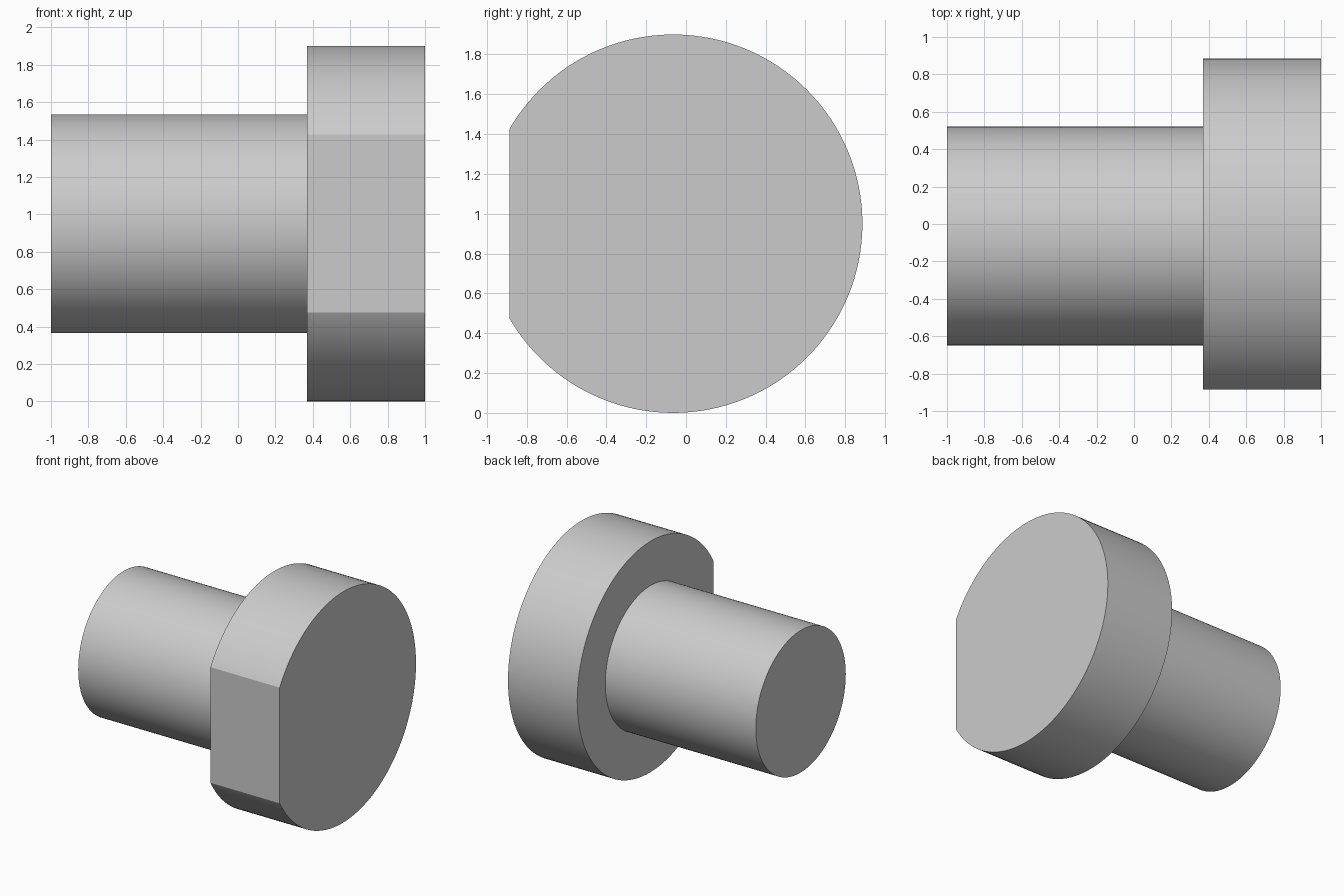
import bpy
import bmesh
from math import radians
from mathutils import Matrix

cube = bpy.data.objects.get("Cube")
if cube:
    bpy.data.objects.remove(cube, do_unlink=True)

AXIS_Y, AXIS_Z = -0.064, 0.95
STEP_X = 0.37

grey = bpy.data.materials.new("plain_grey")
grey.use_nodes = True
colour = (0.6, 0.6, 0.6, 1)
grey.diffuse_color = colour
grey.node_tree.nodes["Principled BSDF"].inputs["Base Color"].default_value = colour


def disc(name, radius, x0, x1, flat_y=None):
    """Cylinder along x, optionally cut flat on its front side."""
    bm = bmesh.new()
    place = Matrix.Translation(((x0 + x1) / 2, AXIS_Y, AXIS_Z)) @ Matrix.Rotation(radians(90), 4, "Y")
    bmesh.ops.create_cone(bm, cap_ends=True, segments=128, radius1=radius,
                          radius2=radius, depth=x1 - x0, matrix=place)
    if flat_y is not None:
        cut = bmesh.ops.bisect_plane(bm, geom=bm.verts[:] + bm.edges[:] + bm.faces[:],
                                     plane_co=(0, flat_y, 0), plane_no=(0, -1, 0),
                                     clear_outer=True)
        edges = [e for e in cut["geom_cut"] if isinstance(e, bmesh.types.BMEdge)]
        bmesh.ops.holes_fill(bm, edges=edges, sides=0)
    bmesh.ops.recalc_face_normals(bm, faces=bm.faces[:])
    mesh = bpy.data.meshes.new(name)
    bm.to_mesh(mesh)
    bm.free()
    mesh.materials.append(grey)
    obj = bpy.data.objects.new(name, mesh)
    bpy.context.collection.objects.link(obj)
    # Smooth barrel with crisp rims and flat
    bpy.ops.object.select_all(action="DESELECT")
    obj.select_set(True)
    bpy.context.view_layer.objects.active = obj
    bpy.ops.object.shade_smooth_by_angle(angle=radians(20))
    return obj


# Narrow shaft and wide head with a flat on the front
disc("shaft", 0.585, -1, STEP_X)
disc("head", 0.95, STEP_X, 1, flat_y=-0.886)
